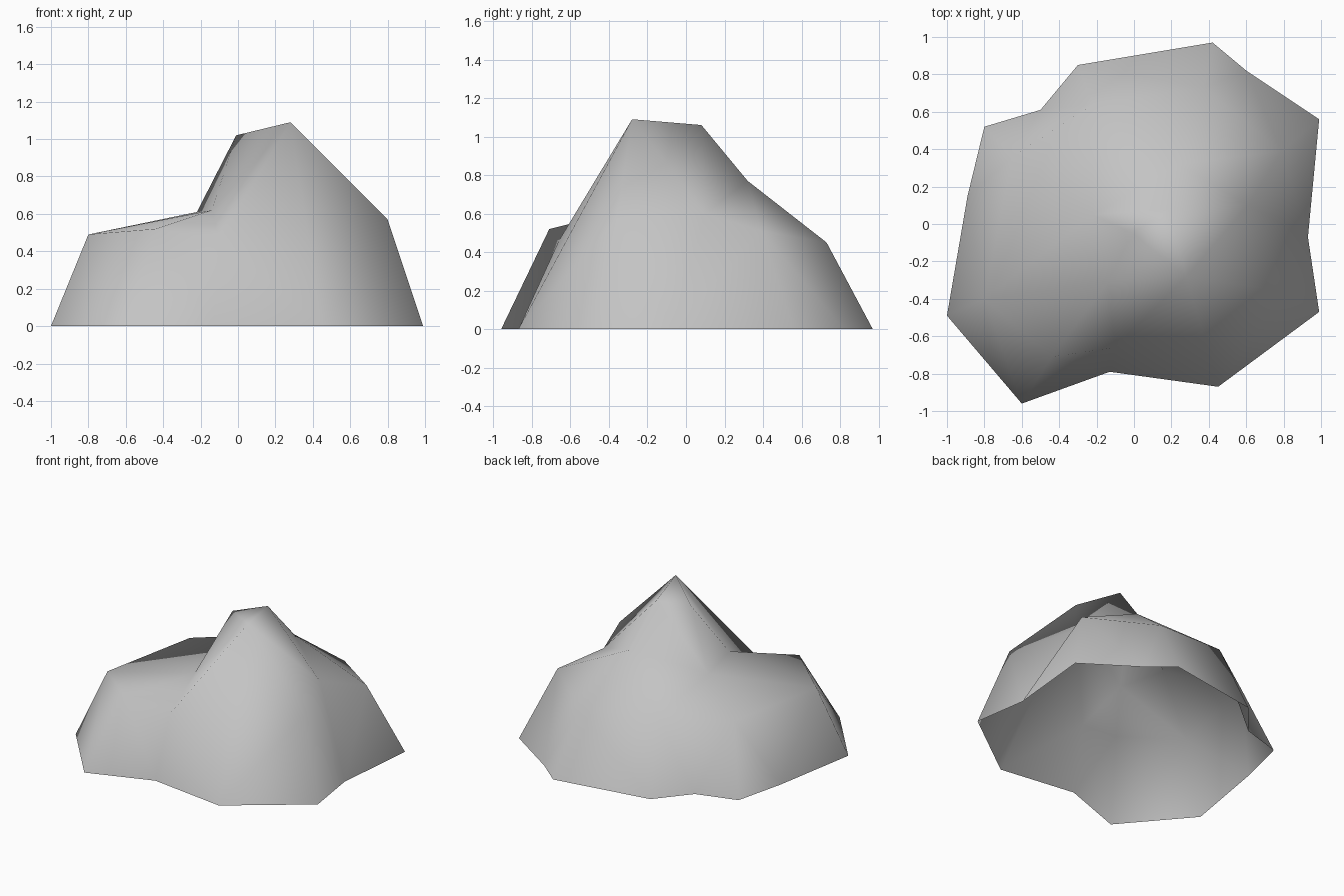
import bpy
from mathutils import Vector
from mathutils.geometry import delaunay_2d_cdt

cube = bpy.data.objects.get("Cube")
if cube:
    bpy.data.objects.remove(cube, do_unlink=True)

# Ground outline, counter-clockwise from the front left corner of the plan
outline = [
    (-1, -.49), (-.6, -.96), (-.13, -.79), (.45, -.87), (.99, -.47),
    (.93, -.07), (.99, .56), (.6, .82), (.42, .97), (-.3, .85),
    (-.5, .61), (-.8, .52), (-.89, .15),
]
foot_names = "abcdefghijklm"
points = {name: Vector((x, y, 0)) for name, (x, y) in zip(foot_names, outline)}

# Summit, shoulder and saddle points of the boulder
points.update({
    "summit": Vector((.28, -.28, 1.09)),
    "summit_back": Vector((.19, .08, 1.06)),
    "summit_side": Vector((-.01, -.05, 1.02)),
    "ledge_corner": Vector((-.8, -.4, .49)),
    "ledge_front": Vector((-.44, -.71, .52)),
    "front_hollow": Vector((-.1, -.66, .46)),
    "notch": Vector((-.14, -.31, .62)),
    "ledge_top": Vector((-.22, .05, .61)),
    "side_shoulder": Vector((.8, -.36, .57)),
    "side_saddle": Vector((.61, .1, .6)),
    "side_back": Vector((.79, .39, .51)),
    "back_shoulder": Vector((.37, .73, .45)),
    "back_step": Vector((.24, .32, .77)),
    "back_ledge": Vector((-.22, .64, .52)),
    "back_corner": Vector((-.65, .36, .49)),
})

# Ridges and creases that the surface has to follow
ridges = [
    "a ledge_corner ledge_front b",
    "c ledge_front front_hollow c",
    "d summit side_shoulder e",
    "d front_hollow summit notch front_hollow",
    "d side_shoulder side_saddle f",
    "f side_back side_saddle back_step side_back g",
    "side_back back_shoulder h",
    "i back_shoulder back_ledge j",
    "k back_ledge back_corner k",
    "l back_corner m ledge_corner back_corner",
    "ledge_corner notch ledge_front",
    "ledge_corner ledge_top back_corner",
    "notch summit_side ledge_top notch",
    "summit summit_side summit_back summit",
    "summit side_saddle summit_back back_step",
    "ledge_top summit_back",
    "ledge_top back_step back_ledge ledge_top",
    "back_step back_shoulder",
]

names = list(points)
edges = set()
for path in ridges:
    stops = [names.index(n) for n in path.split()]
    edges.update(tuple(sorted(pair)) for pair in zip(stops, stops[1:]))

# Triangulate in plan, then lift every point to its height
plan = [points[n].to_2d() for n in names]
result = delaunay_2d_cdt(plan, sorted(edges), [list(range(len(outline)))], 1, 1e-5)
flat, faces, origins = result[0], result[2], result[3]
verts = [(p.x, p.y, points[names[o[0]]].z if o else 0) for p, o in zip(flat, origins)]

mesh = bpy.data.meshes.new("boulder")
mesh.from_pydata(verts, [], faces)
mesh.update()
for face in mesh.polygons:
    face.use_smooth = True
boulder = bpy.data.objects.new("boulder", mesh)
bpy.context.collection.objects.link(boulder)

# Plain stone colour
stone = bpy.data.materials.new("grey stone")
stone.use_nodes = True
colour = (.55, .55, .55, 1)
stone.diffuse_color = colour
stone.node_tree.nodes["Principled BSDF"].inputs["Base Color"].default_value = colour
mesh.materials.append(stone)
